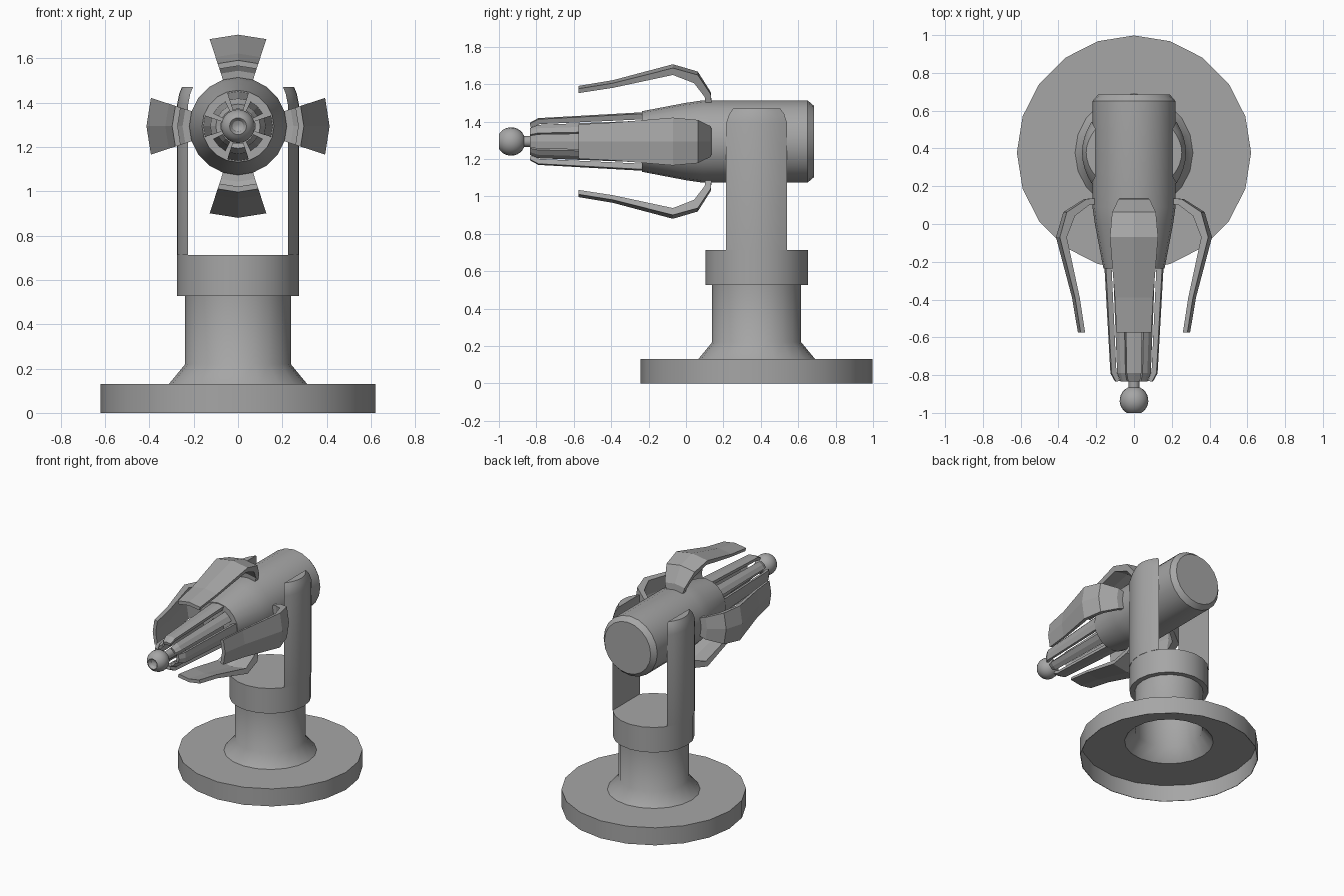
import bpy, bmesh, math
from mathutils import Matrix, Vector

cube = bpy.data.objects.get("Cube")
if cube:
    bpy.data.objects.remove(cube)

SIDES = 20
POST_Y = 0.378    # centre of base and column
AXIS_Z = 1.293    # height of the barrel axis

grey = bpy.data.materials.new("plain_grey")
grey.use_nodes = True
colour = (0.38, 0.38, 0.38, 1)
grey.diffuse_color = colour
grey.node_tree.nodes["Principled BSDF"].inputs["Base Color"].default_value = colour

UPRIGHT = Matrix.Translation((0, POST_Y, 0))
# local z becomes world y, local x becomes world z
LENGTHWISE = Matrix.Translation((0, 0, AXIS_Z)) @ Matrix(
    ((0, 1, 0, 0), (0, 0, 1, 0), (1, 0, 0, 0), (0, 0, 0, 1)))


def finish(name, bm, matrix, smooth=30):
    bm.transform(matrix)
    bmesh.ops.recalc_face_normals(bm, faces=bm.faces)
    mesh = bpy.data.meshes.new(name)
    bm.to_mesh(mesh)
    bm.free()
    mesh.materials.append(grey)
    obj = bpy.data.objects.new(name, mesh)
    bpy.context.collection.objects.link(obj)
    if smooth:
        bpy.ops.object.select_all(action='DESELECT')
        obj.select_set(True)
        bpy.context.view_layer.objects.active = obj
        bpy.ops.object.shade_smooth_by_angle(angle=math.radians(smooth))


def skin(bm, rings, closed_path):
    """Join equal rings of points with quads, capping the ends of open paths."""
    rows = [[bm.verts.new(p) for p in ring] for ring in rings]
    pairs = list(zip(rows, rows[1:]))
    if closed_path:
        pairs.append((rows[-1], rows[0]))
    else:
        bm.faces.new(rows[0])
        bm.faces.new(rows[-1])
    n = len(rows[0])
    for a, b in pairs:
        for i in range(n):
            j = (i + 1) % n
            bm.faces.new((a[i], a[j], b[j], b[i]))


def circle(r, z):
    return [Vector((r * math.cos(a), r * math.sin(a), z))
            for a in (i * math.tau / SIDES for i in range(SIDES))]


def lathe(name, profile, matrix, hollow=False, smooth=30):
    bm = bmesh.new()
    skin(bm, [circle(r, z) for r, z in profile], hollow)
    finish(name, bm, matrix, smooth)


def blade(name, outline, angle):
    """Part of a turned shell, two steps of the full circle wide."""
    bm = bmesh.new()
    step = math.tau / SIDES
    rings = [[(r * math.cos(angle + k * step), r * math.sin(angle + k * step), y)
              for r, y in outline] for k in (-1, 0, 1)]
    skin(bm, rings, False)
    finish(name, bm, LENGTHWISE, smooth=0)


# Thin-walled base open underneath, with flared column, and collar
lathe("base_and_column", [(.62, 0), (.62, .13), (.312, .13), (.238, .22), (.238, .53),
                          (.234, .53), (.234, .217), (.309, .126), (.616, .126), (.616, 0)],
      UPRIGHT, True, 45)
lathe("collar", [(.275, .527), (.275, .713)], UPRIGHT)


# Fork arms: circle segments rising from the collar, leaning in at the top
def arm_section(z, inner, half):
    points = [Vector((inner, half, z)), Vector((inner, -half, z))]
    for i in range(1, 8):
        t = -1 + i / 4
        points.append(Vector((inner + .05 * (1 - t * t), half * t, z)))
    return points


for side, label in ((1, "left"), (-1, "right")):
    bm = bmesh.new()
    skin(bm, [arm_section(.713, .225, .163), arm_section(1.39, .225, .163),
              arm_section(1.44, .215, .147), arm_section(1.47, .203, .125)], False)
    finish(label + "_fork_arm", bm, UPRIGHT @ Matrix.Scale(side, 4, (1, 0, 0)))

# Barrel with tapered nose and chamfered back
lathe("barrel", [(.162, -.235), (.207, 0), (.22, .09), (.22, .65), (.19, .685)], LENGTHWISE)

# Central rod and dished ball tip
lathe("centre_rod", [(.05, -.24), (.038, -.575), (.028, -.88)], LENGTHWISE)
ball = [(.076 * math.sin(a), -.935 + .076 * math.cos(a))
        for a in (math.radians(10 + i * 14) for i in range(11))]
lathe("ball_tip", ball + [(.037, -1.0), (.025, -.98), (.008, -.972)], LENGTHWISE)

# Eight slim prongs around the rod, every second one set further in
prong = [(.157, -.22), (.125, -.79), (.10, -.835), (.078, -.83),
         (.098, -.78), (.125, -.22)]
for i in range(8):
    shrink = 1 - .2 * (i % 2)
    blade("prong_%d" % (i + 1), [(r * shrink, y) for r, y in prong], i * math.tau / 8)

# Four large bent petals around the barrel
petal = [(.297, -.575), (.328, -.39), (.413, -.07), (.374, .063), (.265, .132), (.20, .138),
         (.20, .105), (.25, .10), (.328, .043), (.374, -.07), (.302, -.39), (.272, -.575)]
for i, label in enumerate(("top", "left", "bottom", "right")):
    blade(label + "_petal", petal, i * math.tau / 4)
